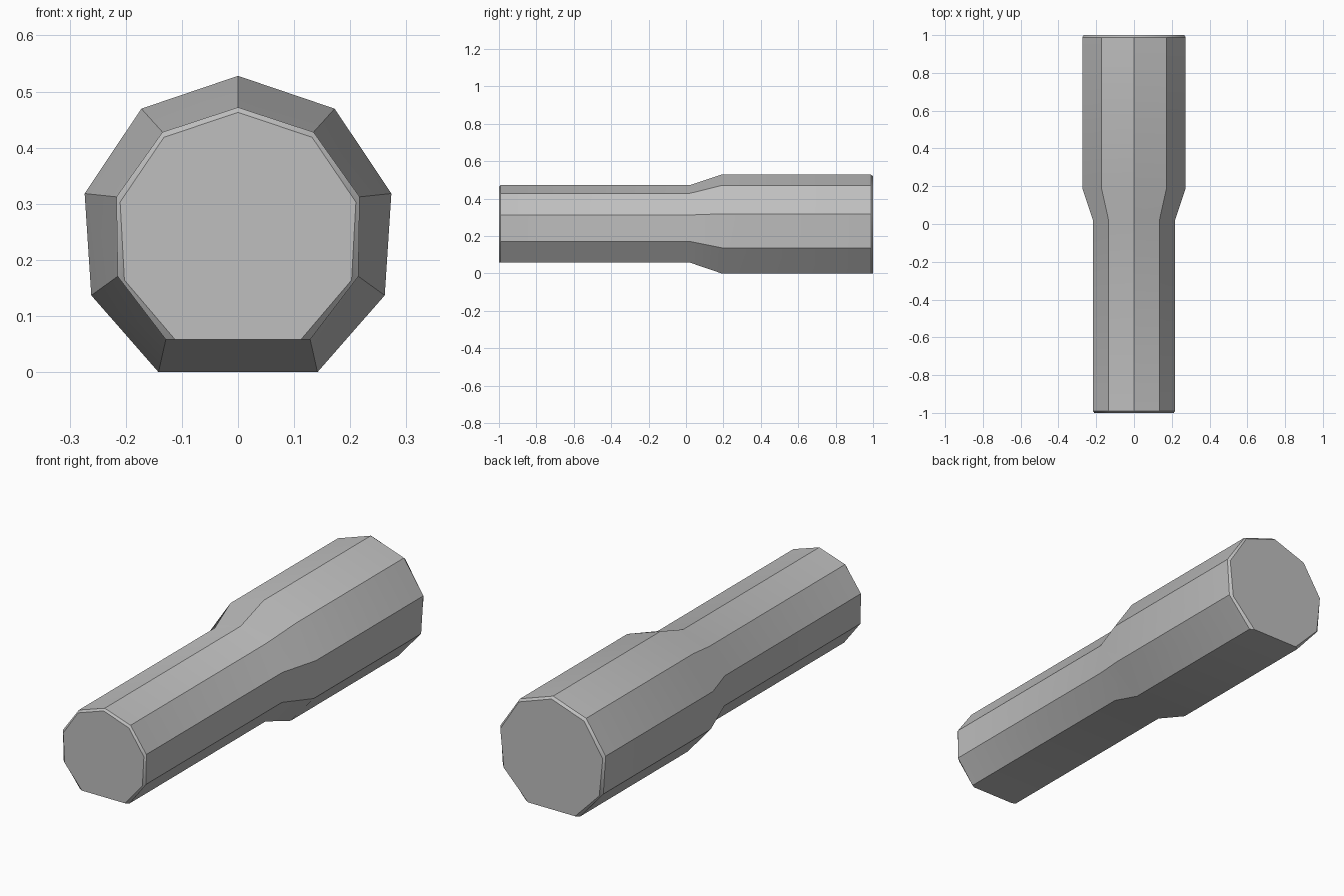
import bpy, bmesh, math

default = bpy.data.objects.get("Cube")
if default:
    bpy.data.objects.remove(default, do_unlink=True)

grey = bpy.data.materials.new("plain_grey")
grey.use_nodes = True
colour = (0.52, 0.52, 0.52, 1)
grey.diffuse_color = colour
grey.node_tree.nodes["Principled BSDF"].inputs["Base Color"].default_value = colour

AXIS_Z = 0.245   # height of the handle's axis
SIDES = 8        # facets around the arc above the flat underside

# Sections along the handle: y, radius, height of the flat underside
sections = [
    (-1.0, 0.218, 0.058),
    (-0.991, 0.227, 0.058),
    (0.02, 0.227, 0.058),
    (0.19, 0.283, 0.0),
    (0.988, 0.283, 0.0),
    (1.0, 0.274, 0.0),
]


def section_ring(bm, y, radius, floor):
    """Circle cut off flat at the floor, its arc split into equal facets."""
    reach = math.acos((floor - AXIS_Z) / radius)
    ring = []
    for i in range(SIDES + 1):
        a = reach * (2 * i / SIDES - 1)
        z = max(floor, AXIS_Z + radius * math.cos(a))
        ring.append(bm.verts.new((radius * math.sin(a), y, z)))
    return ring


# Handle: loft the sections and close both ends
bm = bmesh.new()
rings = [section_ring(bm, *s) for s in sections]
for near, far in zip(rings, rings[1:]):
    for i in range(len(near)):
        j = (i + 1) % len(near)
        bm.faces.new((near[i], near[j], far[j], far[i]))
bm.faces.new(rings[0])
bm.faces.new(rings[-1])
bmesh.ops.recalc_face_normals(bm, faces=bm.faces)

mesh = bpy.data.meshes.new("stepped_handle")
bm.to_mesh(mesh)
bm.free()
mesh.materials.append(grey)
handle = bpy.data.objects.new("stepped_handle", mesh)
bpy.context.collection.objects.link(handle)

# Smooth along the flared step, sharp between facets
bpy.ops.object.select_all(action="DESELECT")
handle.select_set(True)
bpy.context.view_layer.objects.active = handle
bpy.ops.object.shade_smooth_by_angle(angle=math.radians(30))
